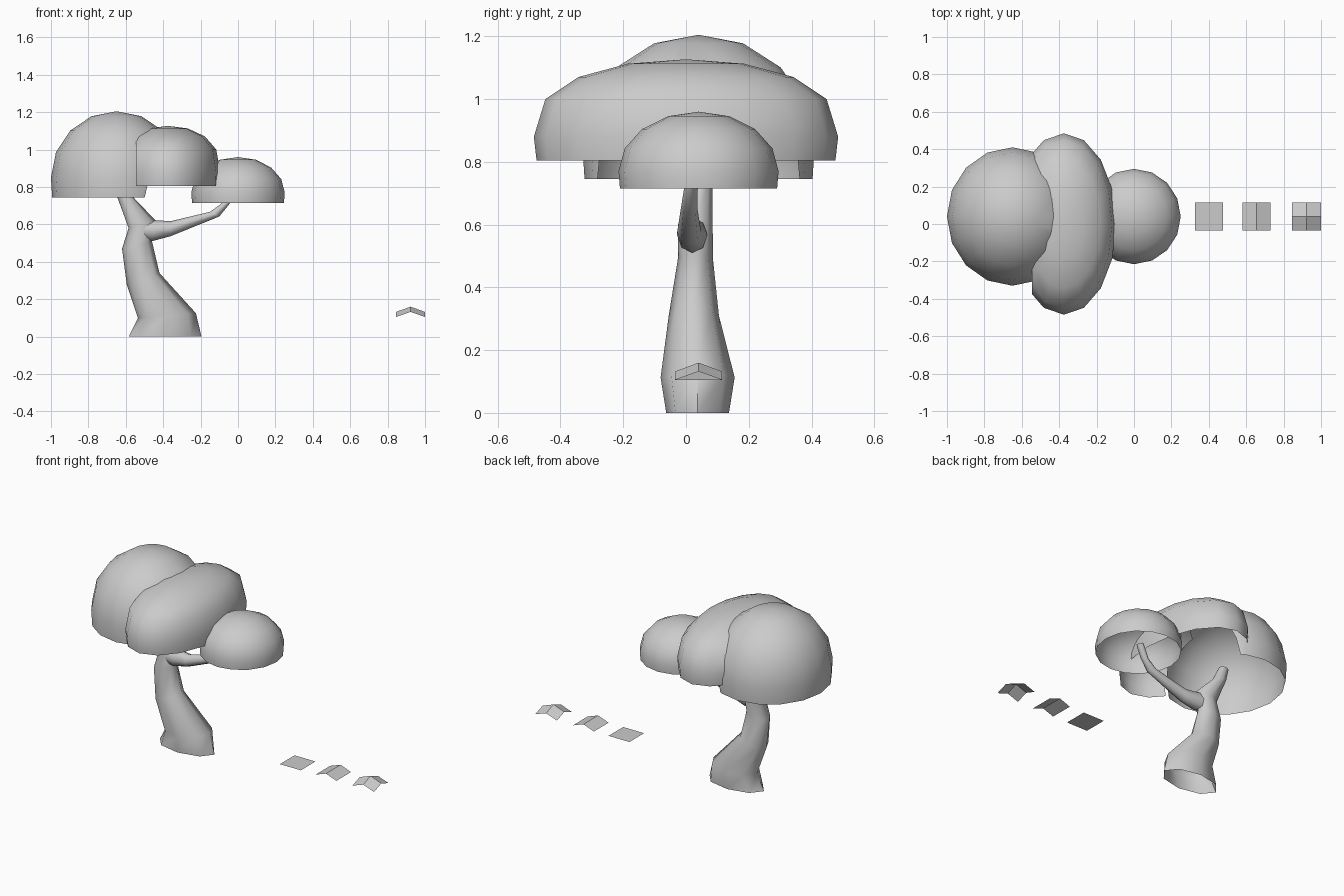
import bpy, bmesh
from math import sin, cos, pi, radians
from mathutils import Vector

if "Cube" in bpy.data.objects:
    bpy.data.objects.remove(bpy.data.objects["Cube"])


def finish(name, bm, angle=None):
    mesh = bpy.data.meshes.new(name)
    bm.to_mesh(mesh)
    bm.free()
    ob = bpy.data.objects.new(name, mesh)
    bpy.context.collection.objects.link(ob)
    if angle:
        bpy.ops.object.select_all(action='DESELECT')
        ob.select_set(True)
        bpy.context.view_layer.objects.active = ob
        bpy.ops.object.shade_smooth_by_angle(angle=radians(angle))
    return ob


def skin(bm, rings):
    for a, b in zip(rings, rings[1:]):
        n = len(a)
        for i in range(n):
            j = (i + 1) % n
            bm.faces.new((a[i], a[j], b[j], b[i]))


def canopy(name, cx, cy, rx, ry, base, brim, top, power=1.0, cut=None, inside=None):
    """Open-bottomed half ellipsoid with a short skirt, 16 sides."""
    bm = bmesh.new()
    prof = [(0.982, base)] + [(cos(k * pi / 8), brim + (top - brim) * sin(k * pi / 8) ** power)
                              for k in range(4)]
    rings = [[bm.verts.new((cx + rx * r * cos(i * pi / 8), cy + ry * r * sin(i * pi / 8), z))
              for i in range(16)] for r, z in prof]
    skin(bm, rings)
    apex = bm.verts.new((cx, cy, top))
    for i in range(16):
        bm.faces.new((rings[-1][i], rings[-1][(i + 1) % 16], apex))
    # trim the part hidden in the neighbouring canopy
    if cut:
        bmesh.ops.bisect_plane(bm, geom=bm.verts[:] + bm.edges[:] + bm.faces[:],
                               plane_co=cut[0], plane_no=cut[1], clear_outer=True)
    if inside:
        c, r = Vector(inside[0]), inside[1]
        hid = [f for f in bm.faces if all(
            sum(((v.co[k] - c[k]) / r[k]) ** 2 for k in range(3)) < 0.92 for v in f.verts)]
        bmesh.ops.delete(bm, geom=hid, context='FACES')
    finish(name, bm, 40)


def limb(name, sections, sides=8):
    """Tube through sections: two opposite points (x, z), y centre, y half width."""
    bm = bmesh.new()
    rings = []
    for (x0, z0), (x1, z1), y, h in sections:
        c = Vector(((x0 + x1) / 2, y, (z0 + z1) / 2))
        u = Vector(((x1 - x0) / 2, 0, (z1 - z0) / 2))
        v = Vector((0, h, 0))
        rings.append([bm.verts.new(c + u * cos(2 * pi * i / sides) + v * sin(2 * pi * i / sides))
                      for i in range(sides)])
    skin(bm, rings)
    finish(name, bm, 60)


def leaf(name, x0, x1, zs):
    """Small 2x2 card; zs are the heights of corner, x-edge mid, y-edge mid, centre."""
    bm = bmesh.new()
    xs, ys = (x0, (x0 + x1) / 2, x1), (-0.035, 0.04, 0.115)
    g = [[bm.verts.new((xs[i], ys[j], zs[(i == 1) + 2 * (j == 1)])) for i in range(3)]
         for j in range(3)]
    for j in range(2):
        for i in range(2):
            bm.faces.new((g[j][i], g[j][i + 1], g[j + 1][i + 1], g[j + 1][i]))
    finish(name, bm)


# Canopies
canopy("canopy_large", -0.65, 0.04, 0.35, 0.37, 0.745, 0.85, 1.205,
       cut=((-0.41, 0, 1.12), (0.97, 0, -0.23)))
canopy("canopy_wide", -0.375, 0, 0.28, 0.485, 0.805, 0.88, 1.127, power=0.75,
       cut=((-0.545, 0, 1), (-1, 0, 0)),
       inside=((-0.65, 0.04, 0.85), (0.35, 0.37, 0.355)))
canopy("canopy_small", 0, 0.04, 0.25, 0.255, 0.715, 0.77, 0.96)

# Trunk running up into the left branch
limb("trunk", [((-0.585, 0), (-0.195, 0), 0.037, 0.10),
               ((-0.535, 0.10), (-0.225, 0.125), 0.037, 0.118),
               ((-0.595, 0.28), (-0.42, 0.34), 0.025, 0.08),
               ((-0.62, 0.47), (-0.46, 0.51), 0.03, 0.056),
               ((-0.585, 0.58), (-0.44, 0.62), 0.03, 0.055),
               ((-0.645, 0.745), (-0.555, 0.74), 0.045, 0.04),
               ((-0.665, 0.83), (-0.605, 0.84), 0.045, 0.03)])

# Right branch
limb("side_branch", [((-0.53, 0.62), (-0.54, 0.52), 0.025, 0.045),
                     ((-0.44, 0.622), (-0.46, 0.51), 0.02, 0.048),
                     ((-0.36, 0.617), (-0.36, 0.537), 0.01, 0.038),
                     ((-0.15, 0.667), (-0.10, 0.642), 0.01, 0.026),
                     ((-0.09, 0.71), (-0.045, 0.71), 0.015, 0.022),
                     ((-0.04, 0.79), (-0.0, 0.775), 0.03, 0.02)])

# Leaf cards: flat, folded and peaked
L, M, H = 0.105, 0.132, 0.16
leaf("leaf_flat", 0.325, 0.475, (L, L, L, L))
leaf("leaf_folded", 0.58, 0.73, (L, M, L, M))
leaf("leaf_peaked", 0.845, 1.0, (L, M, M, H))
